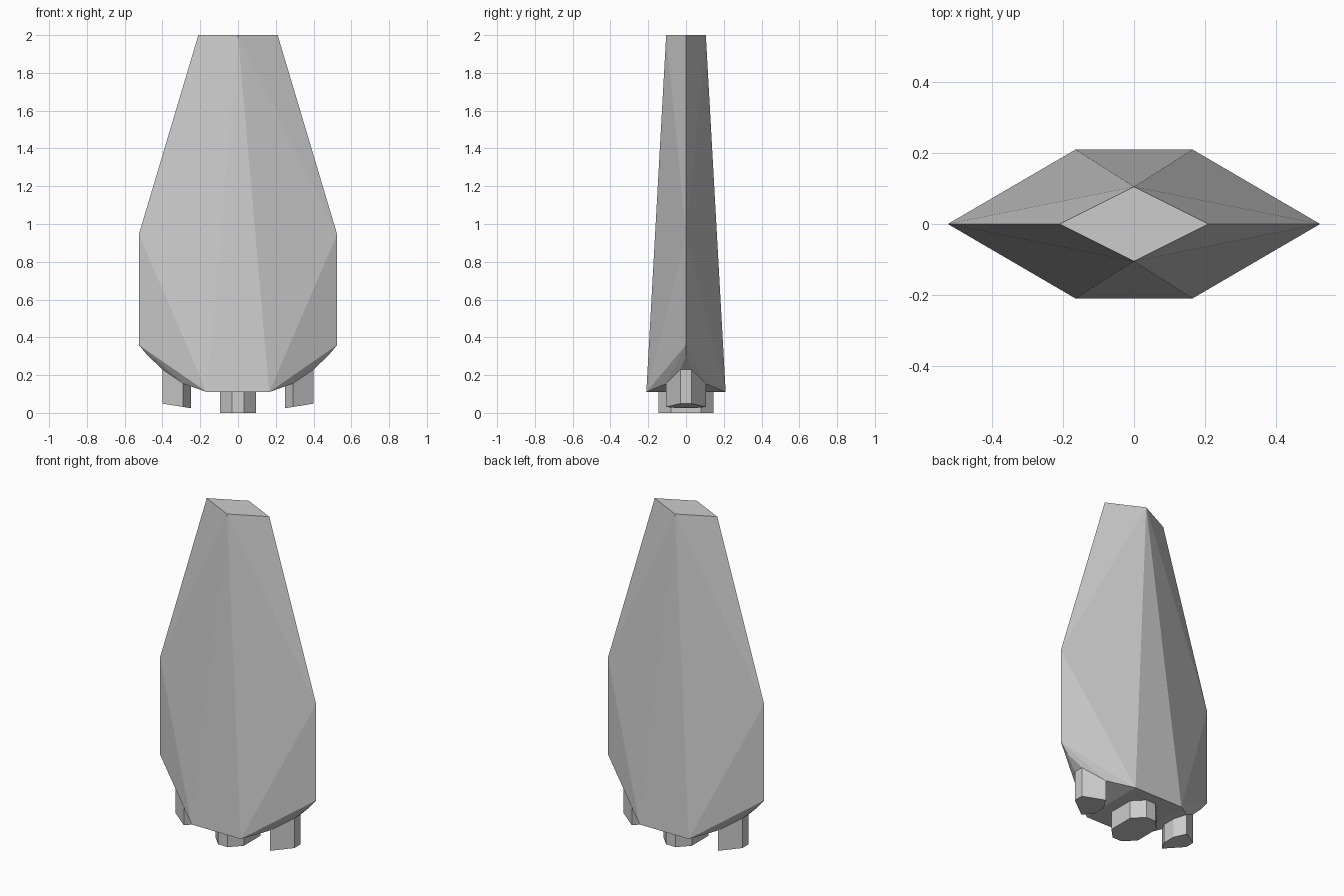
import bpy
import bmesh

cube = bpy.data.objects.get("Cube")
if cube:
    bpy.data.objects.remove(cube, do_unlink=True)

grey = bpy.data.materials.new("hull grey")
grey.use_nodes = True
grey.diffuse_color = (0.6, 0.6, 0.6, 1)
grey.node_tree.nodes["Principled BSDF"].inputs["Base Color"].default_value = grey.diffuse_color


def mirrored(points):
    """All distinct reflections of the points across x and y."""
    return sorted({(sx * x, sy * y, z) for x, y, z in points
                   for sx in (-1, 1) for sy in (-1, 1)})


def hull_object(name, points):
    """Faceted solid wrapped around the points."""
    bm = bmesh.new()
    for p in points:
        bm.verts.new(p)
    bmesh.ops.remove_doubles(bm, verts=bm.verts[:], dist=0.001)
    result = bmesh.ops.convex_hull(bm, input=bm.verts[:])
    loose = {g for g in result["geom_interior"] + result["geom_unused"]
             if isinstance(g, bmesh.types.BMVert) and g.is_valid}
    bmesh.ops.delete(bm, geom=list(loose), context="VERTS")
    bmesh.ops.dissolve_limit(bm, angle_limit=0.005, verts=bm.verts[:], edges=bm.edges[:])
    bmesh.ops.recalc_face_normals(bm, faces=bm.faces[:])
    mesh = bpy.data.meshes.new(name)
    bm.to_mesh(mesh)
    bm.free()
    mesh.materials.append(grey)
    obj = bpy.data.objects.new(name, mesh)
    bpy.context.collection.objects.link(obj)
    return obj


# Tapered body: top diamond, side edges, bottom corners, underside ridges
hull_object("body", mirrored([
    (0.21, 0, 2), (0, 0.105, 2),
    (0.525, 0, 0.945), (0.525, 0, 0.36),
    (0.165, 0.21, 0.11),
    (0.48, 0, 0.305), (0.4, 0.03, 0.23), (0.29, 0.105, 0.155),
]))

# Central eight-sided nozzle
outline = [(0.032, 0.145), (0.095, 0.08)]
hull_object("center_nozzle", mirrored([(x, y, z) for x, y in outline for z in (0, 0.15)]))

# Six-sided side nozzles with slanted ends
outline = [(0.4, 0.03), (0.29, 0.105), (0.25, 0.04)]
for side, name in ((1, "left_nozzle"), (-1, "right_nozzle")):
    points = []
    for x, y in outline:
        bottom = 0.025 + (x - 0.25) * 0.16
        top = 0.175 + (x - 0.29) * 0.68
        points += [(side * x, s * y, z) for s in (-1, 1) for z in (bottom, top)]
    hull_object(name, points)
